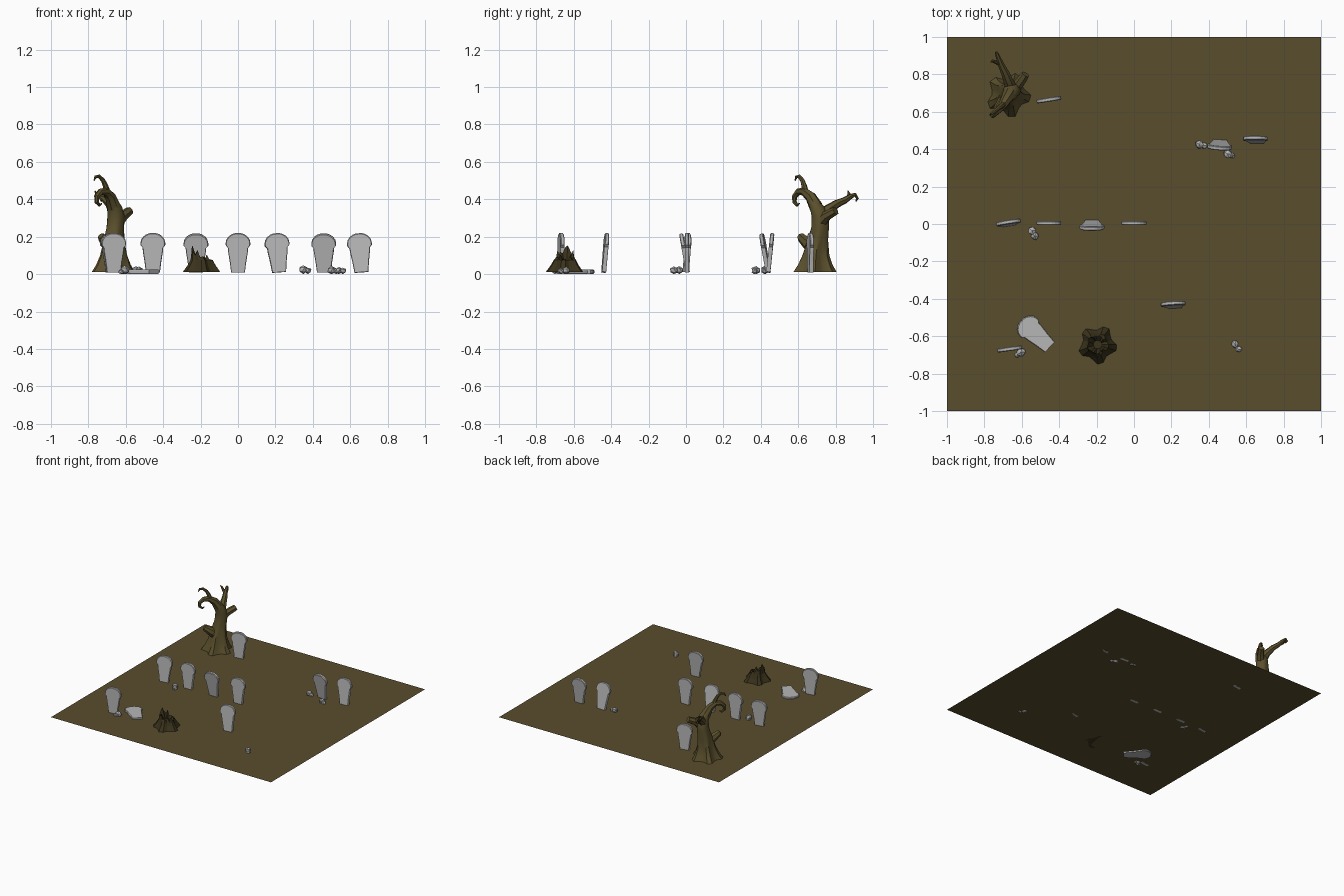
import bpy, bmesh, math, random
from mathutils import Vector, Matrix, Euler

if "Cube" in bpy.data.objects:
    bpy.data.objects.remove(bpy.data.objects["Cube"])

random.seed(4)
GZ = 0.011  # ground height


def mat(name, rgb):
    m = bpy.data.materials.new(name)
    m.diffuse_color = (*rgb, 1)
    m.use_nodes = True
    m.node_tree.nodes["Principled BSDF"].inputs["Base Color"].default_value = m.diffuse_color
    return m


EARTH = mat("dry_earth", (0.100, 0.075, 0.026))
BARK = mat("tree_bark", (0.105, 0.080, 0.026))
DEAD = mat("dead_wood", (0.042, 0.032, 0.011))
STONE = mat("grey_stone", (0.47, 0.47, 0.47))


def finish(name, bm, material, smooth=None):
    bmesh.ops.recalc_face_normals(bm, faces=bm.faces)
    me = bpy.data.meshes.new(name)
    bm.to_mesh(me)
    bm.free()
    me.materials.append(material)
    ob = bpy.data.objects.new(name, me)
    bpy.context.collection.objects.link(ob)
    if smooth:
        bpy.context.view_layer.objects.active = ob
        ob.select_set(True)
        bpy.ops.object.shade_smooth_by_angle(angle=math.radians(smooth))
        ob.select_set(False)
    return ob


def skin(bm, rings, cap_start=True, cap_end=True):
    """Bridge equal-length rings of points."""
    vr = [[bm.verts.new(p) for p in r] for r in rings]
    n = len(vr[0])
    for a, b in zip(vr, vr[1:]):
        for i in range(n):
            bm.faces.new((a[i], a[(i + 1) % n], b[(i + 1) % n], b[i]))
    if cap_start:
        bm.faces.new(vr[0][::-1])
    if cap_end:
        bm.faces.new(vr[-1])


def tube(bm, path, sides=7):
    """Tapered limb; path items are (x, y, z, radius)."""
    pts = [Vector(p[:3]) for p in path]
    rings, side = [], None
    for i, p in enumerate(pts):
        d = (pts[min(i + 1, len(pts) - 1)] - pts[max(i - 1, 0)]).normalized()
        if side is None:
            side = d.orthogonal()
        side = (side - d * side.dot(d)).normalized()
        up = d.cross(side)
        r = path[i][3]
        rings.append([p + (side * math.cos(t) + up * math.sin(t)) * r
                      for t in (2 * math.pi * k / sides for k in range(sides))])
    skin(bm, rings)


def lobed(cx, cy, z, r, lobe, count, sides, phase=0.0):
    """Root-flare cross-section."""
    out = []
    for k in range(sides):
        t = 2 * math.pi * k / sides
        q = r * (1 + lobe * math.cos(count * t + phase))
        out.append(Vector((cx + q * math.cos(t), cy + q * math.sin(t), z)))
    return out


# ground sheet
bm = bmesh.new()
bmesh.ops.create_grid(bm, x_segments=1, y_segments=1, size=1,
                      matrix=Matrix.Translation((0, 0, GZ)))
finish("ground", bm, EARTH)


# gravestones: round head with shoulders above a tapering body
def gravestone(name, x, y, lean=0, roll=0, yaw=0, z=GZ - 0.001, flat=False):
    right = [(0.037, 0.0), (0.044, 0.055), (0.053, 0.11), (0.055, 0.132), (0.066, 0.145)]
    right += [(0.066 * math.cos(a), 0.157 + 0.054 * math.sin(a))
              for a in (math.radians(d) for d in (0, 20, 40, 60, 76))]
    prof = right + [(-px, pz) for px, pz in reversed(right)]
    bm = bmesh.new()
    rings = []
    for py, s in ((-0.011, 0.95), (-0.007, 1), (0.007, 1), (0.011, 0.95)):
        rings.append([Vector((px * s, py, 0.1 + (pz - 0.1) * (s if pz > 0 else 1)))
                      for px, pz in prof])
    skin(bm, rings)
    rot = Euler((math.radians(-90 if flat else -lean), math.radians(roll),
                 math.radians(yaw)), 'XYZ').to_matrix().to_4x4()
    bm.transform(Matrix.Translation((x, y, z)) @ rot)
    finish(name, bm, STONE)


stones = [  # x, y, lean back, roll, yaw
    (-0.455, 0.665, 0, 0, 9), (0.66, 0.440, 6, -4, 0), (0.46, 0.440, -10, 0, -4),
    (-0.67, 0.000, 3, 0, 9), (-0.455, 0.005, 0, 0, 0), (-0.225, 0.010, -10, 0, 0),
    (0.0, 0.005, 0, 0, 0), (0.22, -0.440, 5, -4, 4), (-0.665, -0.668, 0, 0, 8)]
for i, (x, y, lean, roll, yaw) in enumerate(stones):
    gravestone(f"gravestone_{i + 1}", x, y, lean, roll, yaw)
gravestone("fallen_gravestone", -0.45, -0.658, yaw=47, z=0.0125, flat=True)

# rubble: pairs of small broken stones
rubble = [(-0.545, -0.035, 0.024), (-0.53, -0.065, 0.022), (0.35, 0.425, 0.024),
          (0.375, 0.42, 0.018), (0.50, 0.375, 0.025), (0.525, 0.365, 0.017),
          (-0.605, -0.685, 0.025), (-0.625, -0.70, 0.015), (0.54, -0.64, 0.023),
          (0.56, -0.67, 0.018)]
for i, (x, y, r) in enumerate(rubble):
    bm = bmesh.new()
    bmesh.ops.create_icosphere(bm, subdivisions=1, radius=r)
    for v in bm.verts:
        v.co *= random.uniform(0.85, 1.15)
    low = min(v.co.z for v in bm.verts)
    for v in bm.verts:
        v.co = Vector((v.co.x + x, v.co.y + y, (v.co.z - low) * 0.95))
    finish(f"rubble_{i + 1}", bm, STONE)

# dead tree: lobed flared trunk
bm = bmesh.new()
levels = [(-0.672, 0.690, GZ, 0.104, 0.20), (-0.670, 0.692, 0.05, 0.084, 0.18),
          (-0.668, 0.695, 0.10, 0.067, 0.15), (-0.665, 0.705, 0.18, 0.054, 0.08),
          (-0.657, 0.718, 0.25, 0.047, 0.03), (-0.652, 0.718, 0.31, 0.046, 0.0),
          (-0.660, 0.700, 0.36, 0.040, 0.0), (-0.676, 0.675, 0.40, 0.030, 0.0)]
skin(bm, [lobed(x, y, z, r, l, 5, 20, 0.6) for x, y, z, r, l in levels])
finish("tree_trunk", bm, BARK, 40)

# tree limbs
limbs = {
    "front_arch_branch": [(-0.665, 0.695, 0.36, 0.038), (-0.683, 0.665, 0.415, 0.030),
                          (-0.705, 0.630, 0.442, 0.023), (-0.735, 0.600, 0.440, 0.018),
                          (-0.755, 0.580, 0.415, 0.015), (-0.755, 0.580, 0.385, 0.012),
                          (-0.740, 0.595, 0.368, 0.008), (-0.728, 0.607, 0.378, 0.003)],
    "front_upper_twig": [(-0.700, 0.638, 0.435, 0.020), (-0.708, 0.632, 0.470, 0.015),
                         (-0.722, 0.622, 0.502, 0.012), (-0.742, 0.605, 0.523, 0.010),
                         (-0.762, 0.590, 0.520, 0.008), (-0.770, 0.583, 0.500, 0.003)],
    "back_branch": [(-0.655, 0.715, 0.30, 0.040), (-0.670, 0.760, 0.345, 0.028),
                    (-0.690, 0.810, 0.378, 0.022), (-0.710, 0.850, 0.395, 0.018),
                    (-0.722, 0.880, 0.415, 0.014), (-0.732, 0.905, 0.425, 0.011),
                    (-0.735, 0.916, 0.405, 0.008), (-0.730, 0.908, 0.388, 0.003)],
    "back_twig": [(-0.712, 0.852, 0.395, 0.014), (-0.735, 0.865, 0.408, 0.011),
                  (-0.757, 0.872, 0.430, 0.008), (-0.765, 0.865, 0.445, 0.003)],
    "broken_side_limb": [(-0.650, 0.715, 0.27, 0.036), (-0.615, 0.750, 0.310, 0.028),
                         (-0.590, 0.785, 0.330, 0.025), (-0.580, 0.800, 0.338, 0.023)],
    "trunk_knob": [(-0.670, 0.690, 0.13, 0.042), (-0.705, 0.645, 0.170, 0.032),
                   (-0.728, 0.615, 0.198, 0.024), (-0.734, 0.608, 0.205, 0.016)],
}
for name, path in limbs.items():
    bm = bmesh.new()
    tube(bm, path)
    finish(name, bm, BARK, 40)

# broken stump: flared roots, jagged rim and hollow centre
bm = bmesh.new()
sx, sy, N = -0.195, -0.645, 20
rings = [lobed(sx, sy, z, r, l, 5, N, 1.0) for z, r, l in
         ((GZ, 0.092, 0.17), (0.045, 0.070, 0.17), (0.075, 0.056, 0.12))]
rim = lobed(sx - 0.008, sy, 0.1, 0.046, 0.08, 5, N, 1.0)
for k, p in enumerate(rim):
    t = 2 * math.pi * k / N
    p.z = 0.102 - 0.022 * math.cos(t) + (0.02 if k % 4 == 2 else -0.012 * (k % 2))
    if k == 9:
        p.z = 0.153
rings += [rim, lobed(sx, sy, 0.07, 0.022, 0.0, 5, N)]
skin(bm, rings)
finish("broken_stump", bm, DEAD)
